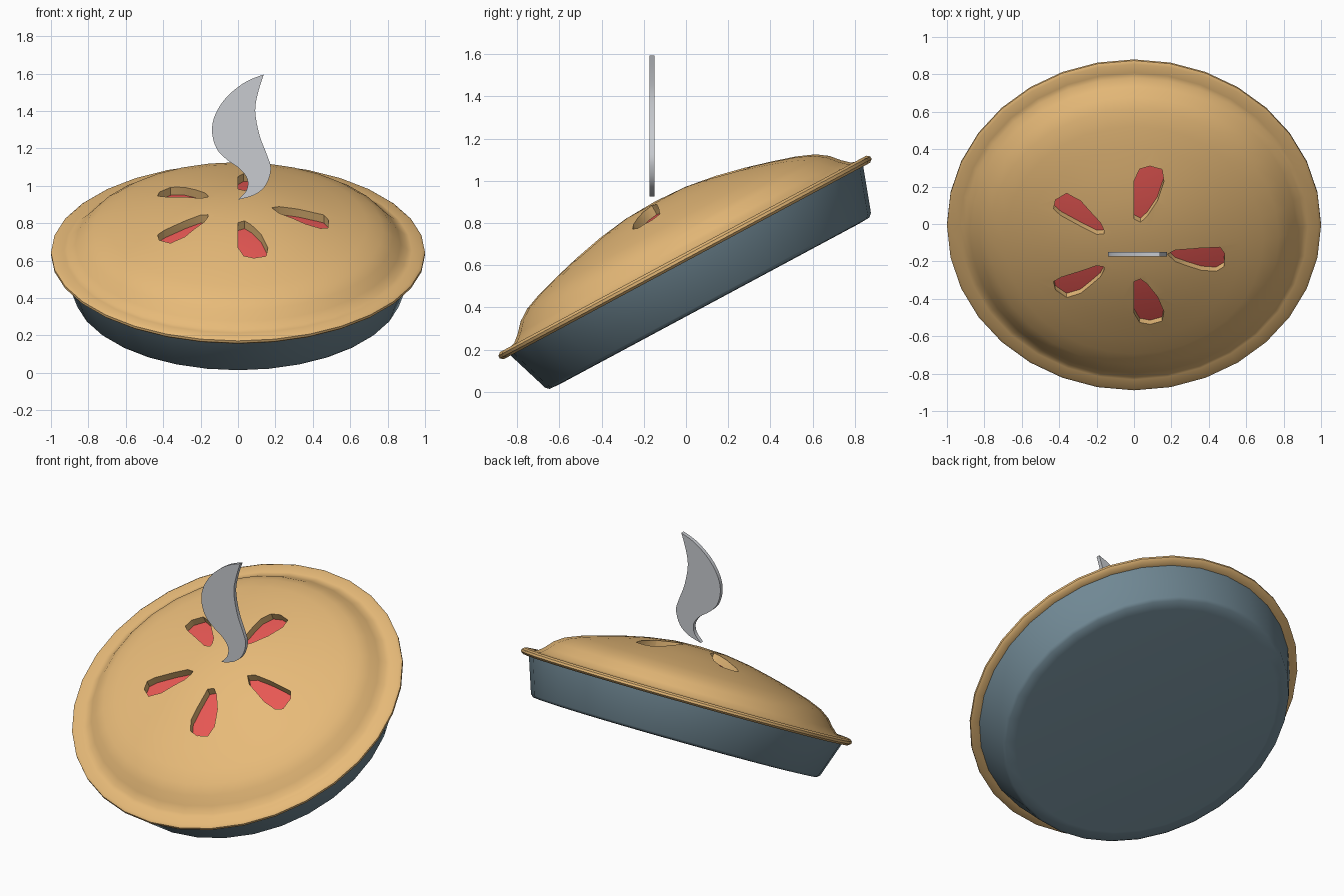
import bpy, bmesh, math
from mathutils import Matrix, Vector

if "Cube" in bpy.data.objects:
    bpy.data.objects.remove(bpy.data.objects["Cube"])

SEG = 32
TILT = Matrix.Translation((0, -0.005, 0.638)) @ Matrix.Rotation(math.radians(28.2), 4, 'X')


def material(name, rgb):
    m = bpy.data.materials.new(name)
    lin = [((c / 255 + 0.055) / 1.055) ** 2.4 for c in rgb]
    m.diffuse_color = (*lin, 1)
    m.use_nodes = True
    m.node_tree.nodes["Principled BSDF"].inputs["Base Color"].default_value = m.diffuse_color
    return m


CRUST = material("golden crust", (232, 187, 121))
FILLING = material("red filling", (232, 88, 84))
PAN = material("blue grey pan", (112, 136, 148))
STEAM = material("pale grey steam", (200, 203, 208))


def make_object(name, bm, mat, matrix=None):
    bmesh.ops.remove_doubles(bm, verts=bm.verts, dist=1e-5)
    bmesh.ops.recalc_face_normals(bm, faces=bm.faces)
    if matrix:
        bm.transform(matrix)
    me = bpy.data.meshes.new(name)
    bm.to_mesh(me)
    bm.free()
    me.materials.append(mat)
    ob = bpy.data.objects.new(name, me)
    bpy.context.collection.objects.link(ob)
    return ob


def lathe(name, profile, mat):
    """Spin a (radius, height) profile round the tilted pie axis."""
    bm = bmesh.new()
    vs = [bm.verts.new((r, 0, z)) for r, z in profile]
    es = [bm.edges.new(p) for p in zip(vs, vs[1:])]
    bmesh.ops.spin(bm, geom=vs + es, cent=(0, 0, 0), axis=(0, 0, 1),
                   angle=math.tau, steps=SEG, use_merge=True)
    return make_object(name, bm, mat, TILT)


def prism(bm, points, depth):
    """Extrude a closed outline of 3D points along a vector."""
    f = bm.faces.new([bm.verts.new(p) for p in points])
    ext = bmesh.ops.extrude_face_region(bm, geom=[f], use_keep_orig=True)
    moved = [v for v in ext["geom"] if isinstance(v, bmesh.types.BMVert)]
    bmesh.ops.translate(bm, vec=depth, verts=moved)


def smooth(ob, angle):
    bpy.ops.object.select_all(action='DESELECT')
    ob.select_set(True)
    bpy.context.view_layer.objects.active = ob
    bpy.ops.object.shade_smooth_by_angle(angle=math.radians(angle))


# Pan with a softly rounded base
pan = lathe("pan", [(0, -0.25), (0.8, -0.25), (0.86, -0.247), (0.876, -0.232),
                    (0.95, -0.015), (0.93, -0.012)], PAN)
smooth(pan, 60)

# Domed crust shell with a rolled rim
dome = [(0.87, 0.055), (0.83, 0.1), (0.775, 0.138), (0.69, 0.172), (0.58, 0.205),
        (0.45, 0.24), (0.31, 0.271), (0.16, 0.293), (0, 0.3)]
under = [(r, z - 0.05) for r, z in reversed(dome)]
rim = [(0.93, -0.02), (0.985, -0.02), (1.0, -0.008), (1.0, 0.006), (0.985, 0.018),
       (0.93, 0.016), (0.905, 0.024)]
crust = lathe("crust", under + rim + dome, CRUST)
bm = bmesh.new()
bm.from_mesh(crust.data)
bmesh.ops.recalc_face_normals(bm, faces=bm.faces)
bm.to_mesh(crust.data)
bm.free()

# Five teardrop vents: one on the right, two mirrored pairs
right_vent = [(0.18, -0.022), (0.22, 0), (0.34, 0), (0.46, -0.008), (0.485, -0.052),
              (0.48, -0.132), (0.44, -0.155), (0.36, -0.139), (0.22, -0.071)]
side_vent = [(0, 0.19), (0.035, 0.172), (0.07, 0.205), (0.125, 0.29), (0.16, 0.395),
             (0.15, 0.46), (0.085, 0.48), (0.03, 0.465), (0, 0.4)]
left_vent = [(-0.16, 0.1), (-0.2, 0.095), (-0.39, 0.187), (-0.43, 0.22), (-0.42, 0.273),
             (-0.36, 0.316), (-0.285, 0.28), (-0.18, 0.165), (-0.16, 0.12)]
bm = bmesh.new()
for vent, signs in ((right_vent, (1,)), (side_vent, (1, -1)), (left_vent, (1, -1))):
    for s in signs:
        prism(bm, [(x, y * s, 0.12) for x, y in vent], (0, 0, 0.3))
cutter = make_object("vent_cutter", bm, CRUST, TILT)
cutter.hide_render = True
mod = crust.modifiers.new("vents", 'BOOLEAN')
mod.operation = 'DIFFERENCE'
mod.solver = 'EXACT'
mod.object = cutter
bpy.ops.object.select_all(action='DESELECT')
bpy.context.view_layer.objects.active = crust
crust.select_set(True)
bpy.ops.object.modifier_apply(modifier=mod.name)
bpy.data.objects.remove(cutter)
smooth(crust, 45)

# Fruit filling just below the crust
filling = lathe("filling", [(r, z - 0.048) for r, z in dome[4:]], FILLING)
smooth(filling, 45)

# Wisp of steam: thin S-shaped plate with smoothed edges


def curve(pts, n=4):
    """Catmull-Rom points through pts, leaving out the last one."""
    p = [Vector(q) for q in [pts[0]] + pts + [pts[-1]]]
    out = []
    for a, b, c, d in zip(p, p[1:], p[2:], p[3:]):
        for i in range(n):
            t = i / n
            out.append(0.5 * (2 * b + (c - a) * t + (2 * a - 5 * b + 4 * c - d) * t * t
                              + (3 * b - a - 3 * c + d) * t ** 3))
    return out


left = [(0.138, 1.595), (0.04, 1.555), (-0.06, 1.475), (-0.122, 1.38), (-0.139, 1.29),
        (-0.115, 1.2), (-0.06, 1.14), (0.01, 1.09), (0.05, 1.035), (0.045, 0.975), (0, 0.925)]
right = [(0, 0.925), (0.09, 0.952), (0.15, 1.005), (0.176, 1.09), (0.155, 1.165),
         (0.115, 1.27), (0.092, 1.4), (0.108, 1.5), (0.138, 1.595)]
bm = bmesh.new()
prism(bm, [(p.x, -0.174, p.y) for p in curve(left) + curve(right)], (0, 0.024, 0))
steam = make_object("steam", bm, STEAM)
smooth(steam, 30)
